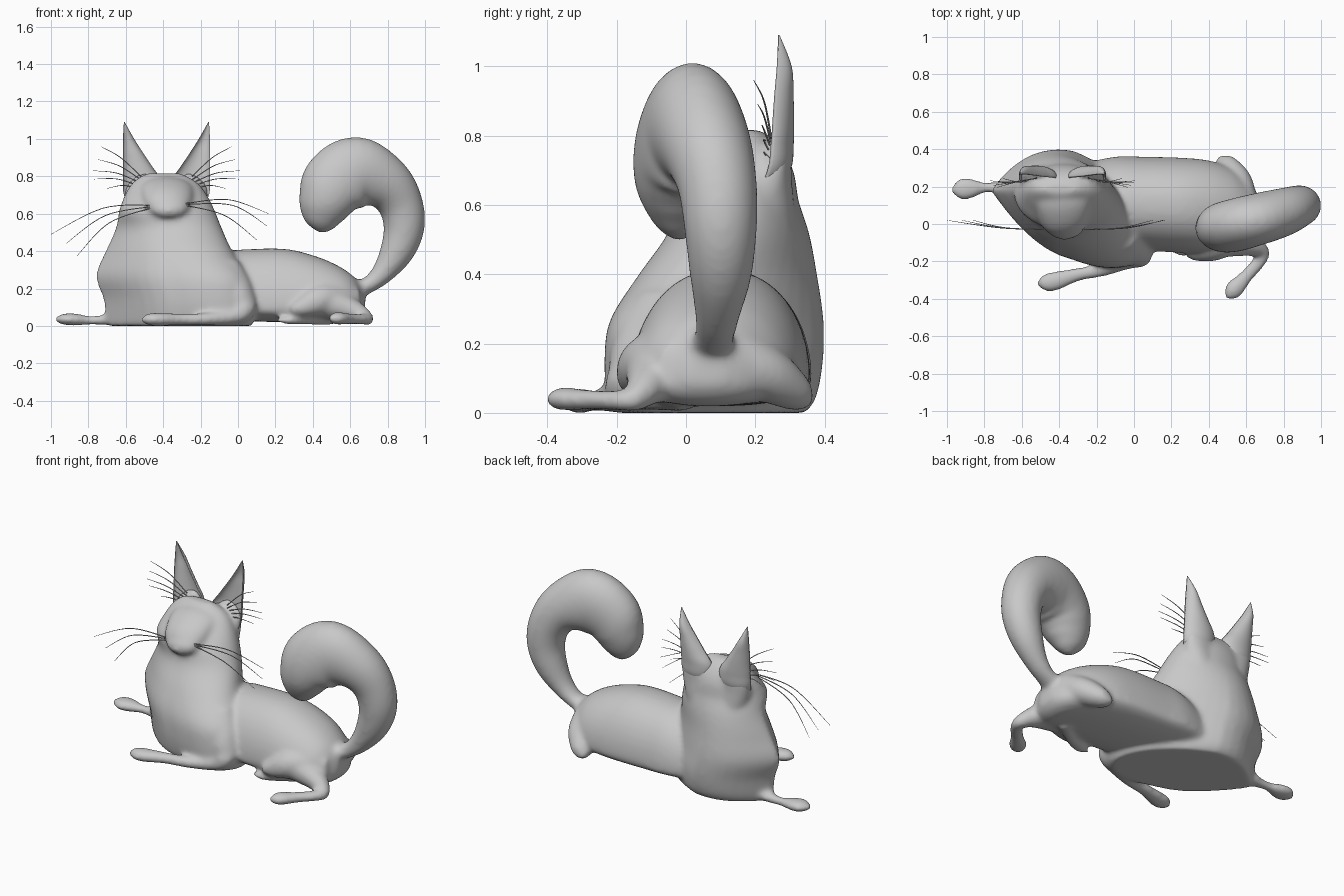
import bpy, bmesh, math
from mathutils import Vector

fur = bpy.data.materials.new("grey_fur")
fur.diffuse_color = (0.58, 0.58, 0.58, 1)


def spline(rows, n=5):
    """Catmull-Rom resampling of rows of numbers."""
    out = []
    for i in range(len(rows) - 1):
        a, b = rows[max(i - 1, 0)], rows[i]
        c, d = rows[i + 1], rows[min(i + 2, len(rows) - 1)]
        for k in range(n):
            t = k / n
            out.append([0.5 * (2 * q + (r - p) * t + (2 * p - 5 * q + 4 * r - s) * t * t
                               + (3 * q - p - 3 * r + s) * t ** 3)
                        for p, q, r, s in zip(a, b, c, d)])
    out.append(list(rows[-1]))
    return out


def loft(bm, rings):
    """Skin closed rings and cap both ends."""
    vs = [[bm.verts.new(p) for p in r] for r in rings]
    faces = []
    n = len(vs[0])
    for a, b in zip(vs, vs[1:]):
        for i in range(n):
            j = (i + 1) % n
            faces.append(bm.faces.new((a[i], a[j], b[j], b[i])))
    faces += [bm.faces.new(vs[0][::-1]), bm.faces.new(vs[-1])]
    bmesh.ops.recalc_face_normals(bm, faces=faces)


def tube(bm, rows, ref=(0, 0, 1), seg=20, n=5):
    """Tube along x, y, z with a radius across and a radius along ref."""
    rows = spline(rows, n)
    pts = [Vector(r[:3]) for r in rows]
    rings = []
    for i, (p, r) in enumerate(zip(pts, rows)):
        t = (pts[min(i + 1, len(pts) - 1)] - pts[max(i - 1, 0)]).normalized()
        u = Vector(ref).cross(t).normalized()
        v = t.cross(u)
        ru, rv = max(r[3], 0.001), max(r[4], 0.001)
        rings.append([p + u * ru * math.cos(k * math.tau / seg) + v * rv * math.sin(k * math.tau / seg)
                      for k in range(seg)])
    loft(bm, rings)


def finish(bm, name, voxel=0):
    me = bpy.data.meshes.new(name)
    bm.to_mesh(me)
    bm.free()
    me.materials.append(fur)
    ob = bpy.data.objects.new(name, me)
    bpy.context.collection.objects.link(ob)
    me.shade_smooth()
    if voxel:
        m = ob.modifiers.new("blend", 'REMESH')
        m.mode = 'VOXEL'
        m.voxel_size = voxel
        m.use_smooth_shade = True
        s = ob.modifiers.new("soften", 'SMOOTH')
        s.factor, s.iterations = 0.5, 16
    return ob


ANG = [k * math.tau / 40 for k in range(40)]
MID = -.3825  # symmetry line of the head
bm = bmesh.new()

# chest and head: z, centre x, centre y, radius x, radius y, skew
chest = [(0, -.31, .075, .385, .24, -.35), (.05, -.31, .08, .40, .262, -.4),
         (.15, -.32, .084, .405, .276, -.4), (.27, -.355, .094, .408, .267, -.4),
         (.40, -.37, .118, .34, .233, -.3), (.52, -.37, .147, .285, .195, -.15),
         (.62, -.38, .148, .255, .175, 0), (.70, -.385, .175, .22, .135, 0),
         (.76, -.39, .190, .18, .09, 0), (.798, -.395, .19, .13, .055, 0),
         (.816, -.395, .185, .09, .025, 0)]


def chest_ring(z, cx, cy, rx, ry, sk):
    """Skewed oval that comes to a point on the left."""
    ring, w = [], abs(sk) / .4
    for a in ANG:
        c, s = math.cos(a), math.sin(a)
        p = 0 if c > 0 else (.8 if s > 0 else 1.1) * w
        r = ry + (.03 * w if s > 0 else 0)
        ring.append((cx + rx * c, cy + r * s * abs(s) ** p + sk * rx * c * (1 if c > 0 else 1 - .5 * w), z))
    return ring


loft(bm, [chest_ring(*r) for r in spline(chest)])

# broad wedge-shaped muzzle
tube(bm, [(-.385, .20, .745, .13, .055), (-.38, .12, .725, .145, .07), (-.375, .04, .675, .135, .075),
          (-.37, -.02, .63, .11, .06), (-.37, -.06, .612, .075, .04), (-.37, -.082, .605, .02, .015)])

# ridges running up the back of the head into the ears
for s in (1, -1):
    tube(bm, [((x - MID) * s + MID, y, z, ru, rv) for x, y, z, ru, rv in
              [(-.47, .2, .42, .06, .1), (-.495, .225, .56, .085, .09), (-.51, .24, .66, .095, .07),
               (-.515, .262, .73, .09, .045), (-.52, .275, .78, .07, .025), (-.53, .28, .81, .03, .01)]],
         ref=(0, 1, 0))

# long body: x, centre y, half width, top, bottom
body = [(-.3, .12, .20, .30, .03), (-.1, .12, .24, .39, .03), (.05, .11, .25, .41, .025),
        (.25, .10, .255, .412, .02), (.40, .09, .25, .378, .02), (.52, .075, .225, .33, .02),
        (.60, .06, .18, .28, .02), (.65, .06, .12, .23, .04), (.68, .06, .05, .18, .08)]


def body_ring(x, cy, ry, top, bot):
    ring = []
    for a in ANG:
        c, s = math.cos(a), math.sin(a)
        z = .1 + (top - .1) * s if s > 0 else .1 - (.1 - bot) * abs(s) ** .8
        ring.append((x, cy + ry * math.copysign(abs(c) ** .9, c), z))
    return ring


loft(bm, [body_ring(*r) for r in spline(body)])

# front legs and paws
tube(bm, [(-.05, -.08, .33, .07, .05), (.0, -.13, .2, .085, .07), (.02, -.16, .09, .08, .07),
          (-.04, -.195, .05, .05, .045), (-.17, -.245, .037, .037, .034), (-.3, -.27, .035, .036, .032),
          (-.42, -.305, .035, .052, .036), (-.48, -.315, .035, .045, .032), (-.52, -.32, .03, .01, .01)])
tube(bm, [(-.6, .18, .06, .06, .06), (-.7, .19, .035, .04, .032), (-.79, .195, .03, .027, .025),
          (-.87, .19, .034, .054, .033), (-.93, .185, .036, .056, .031), (-.98, .18, .034, .012, .012)])

# near hind thigh, shin and foot
tube(bm, [(.62, 0, .15, .08, .07), (.45, -.1, .14, .09, .09), (.34, -.145, .1, .06, .055),
          (.28, -.165, .085, .02, .02)])
tube(bm, [(.5, -.08, .12, .1, .09), (.62, -.11, .08, .065, .06), (.69, -.15, .04, .037, .038),
          (.67, -.2, .036, .037, .03), (.60, -.28, .038, .037, .03), (.54, -.345, .04, .051, .034),
          (.515, -.375, .04, .04, .03), (.495, -.402, .04, .01, .01)])

# far hind thigh and foot
tube(bm, [(.57, .12, .17, .09, .09), (.55, .22, .12, .085, .08), (.51, .29, .075, .07, .065),
          (.475, .335, .045, .05, .042), (.455, .365, .035, .01, .01)])
tube(bm, [(.5, 0, .03, .03, .03), (.38, -.09, .03, .03, .025), (.27, -.14, .03, .035, .022),
          (.20, -.145, .03, .01, .008)])

# curled tail
tube(bm, [(.58, .06, .19, .07, .09), (.68, .08, .21, .045, .06), (.77, .09, .28, .06, .065),
          (.85, .1, .4, .092, .09), (.888, .1, .53, .11, .105), (.865, .09, .66, .122, .115),
          (.785, .06, .765, .147, .13), (.64, .02, .82, .192, .14), (.525, -.01, .76, .187, .14),
          (.475, -.02, .67, .155, .13), (.455, -.02, .59, .12, .1), (.45, -.02, .53, .07, .06),
          (.447, -.02, .495, .01, .01)], ref=(0, 1, 0), seg=32)
finish(bm, "body", .012)

# hollow ears, wide at the base: z, centre x, centre y, radius x, depth
ear = [(.62, -.50, .20, .07, .04), (.70, -.51, .235, .10, .066), (.78, -.513, .245, .102, .066),
       (.85, -.536, .25, .079, .062), (.92, -.56, .255, .056, .055), (1.0, -.585, .262, .03, .043),
       (1.09, -.608, .266, .002, .004)]
for side in (1, -1):
    bm = bmesh.new()
    rings = []
    for z, cx, cy, rx, d in spline(ear):
        rings.append([((cx + rx * math.cos(a) - MID) * side + MID,
                       cy + d * abs(math.sin(a)) * (1 if math.sin(a) >= 0 else .6), z) for a in ANG])
    loft(bm, rings)
    finish(bm, "left_ear" if side == 1 else "right_ear")

# face and ear whiskers: root, middle, tip
hairs = []
for root, mid, tip in [((-.45, .645), (-.72, .63), (-1.0, .49)), ((-.45, .64), (-.71, .59), (-.92, .44)),
                       ((-.45, .635), (-.69, .55), (-.86, .375)), ((-.28, .655), (-.05, .675), (.165, .60)),
                       ((-.28, .65), (-.03, .645), (.155, .535)), ((-.28, .645), (-.07, .59), (.10, .46))]:
    hairs.append([(root[0], -.03, root[1]), (mid[0], -.02, mid[1]), (tip[0], .02, tip[1])])
for side in (1, -1):
    for k, (x, z) in enumerate([(-.735, .96), (-.75, .89), (-.775, .83), (-.77, .785), (-.70, .735)]):
        rx, rz = -.52, .80 - .018 * k
        f = lambda v: (v - MID) * side + MID
        hairs.append([(f(rx), .245, rz), (f((rx + x) / 2), .225, (rz + z) / 2 + .02),
                      (f(x), .195 + .012 * k, z)])
bm = bmesh.new()
for h in hairs:
    tube(bm, [(*p, r, r) for p, r in zip(h, (.003, .0025, .001))], seg=6, n=8)
finish(bm, "whiskers")
